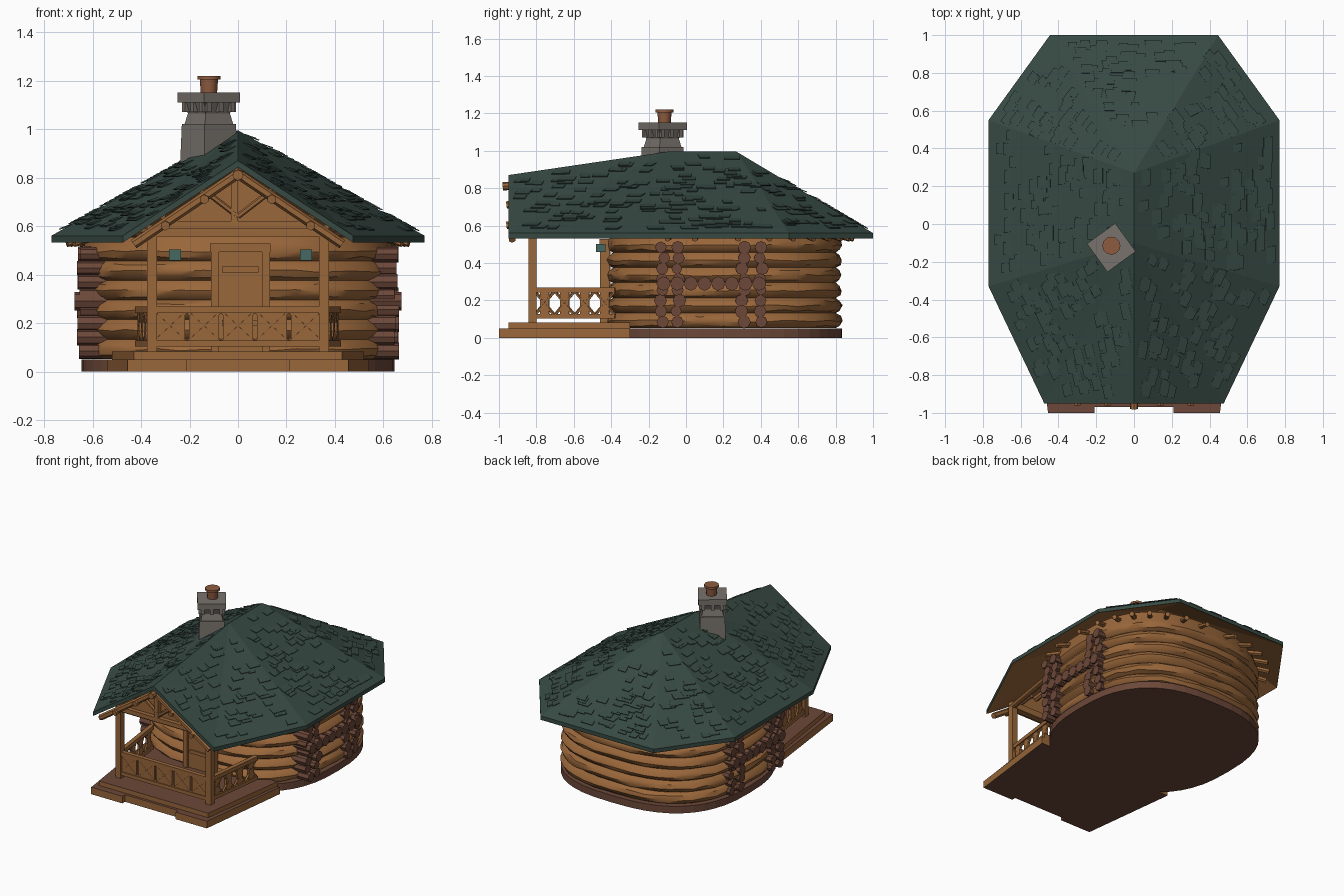
import bpy, bmesh, math, random
from math import cos, sin, pi, radians
from mathutils import Vector, Matrix

random.seed(4)
cube = bpy.data.objects.get("Cube")
if cube:
    bpy.data.objects.remove(cube, do_unlink=True)


def material(name, r, g, b):
    m = bpy.data.materials.new(name)
    m.use_nodes = True
    m.diffuse_color = (r, g, b, 1)
    m.node_tree.nodes["Principled BSDF"].inputs["Base Color"].default_value = (r, g, b, 1)
    return m


green = material("roof green", 0.038, 0.068, 0.057)
wood = material("honey wood", 0.32, 0.135, 0.043)
bark = material("dark red wood", 0.15, 0.064, 0.04)
stone = material("grey stone", 0.19, 0.17, 0.15)
copper = material("copper clay", 0.27, 0.105, 0.05)
teal = material("teal glass", 0.06, 0.14, 0.12)


def finish(bm, name, mats, rule=None, smooth=False):
    bmesh.ops.recalc_face_normals(bm, faces=bm.faces)
    if rule:
        for f in bm.faces:
            f.material_index = rule(f)
    me = bpy.data.meshes.new(name)
    bm.to_mesh(me)
    bm.free()
    for m in mats:
        me.materials.append(m)
    ob = bpy.data.objects.new(name, me)
    bpy.context.collection.objects.link(ob)
    if smooth:
        bpy.ops.object.select_all(action="DESELECT")
        ob.select_set(True)
        bpy.context.view_layer.objects.active = ob
        bpy.ops.object.shade_smooth_by_angle(angle=radians(35))
    return ob


def box(bm, c, size, rot=0):
    m = Matrix.Translation(c) @ Matrix.Rotation(rot, 4, "Z") @ Matrix.Diagonal((*size, 1))
    bmesh.ops.create_cube(bm, size=1, matrix=m)


def pole(bm, a, b, r, n=8, r2=None):
    a, b = Vector(a), Vector(b)
    d = b - a
    m = Matrix.Translation((a + b) / 2) @ d.to_track_quat("Z", "Y").to_matrix().to_4x4()
    bmesh.ops.create_cone(bm, cap_ends=True, segments=n, radius1=r, radius2=r2 or r,
                          depth=d.length, matrix=m)


def prism(bm, pts, offset):
    low = [bm.verts.new(p) for p in pts]
    high = [bm.verts.new(Vector(p) + Vector(offset)) for p in pts]
    bm.faces.new(low)
    bm.faces.new(high)
    for i in range(len(pts)):
        j = (i + 1) % len(pts)
        bm.faces.new((low[i], low[j], high[j], high[i]))


# Rounded floor plan shared by foundation and walls
def plan(t, off=0.0):
    c, s = cos(t), sin(t)
    x = math.copysign(abs(c) ** (2 / 2.6), c)
    y = math.copysign(abs(s) ** (2 / 2.6), s)
    return x * (0.61 + off), 0.205 + y * (0.595 + off)


N = 44
angles = [2 * pi * i / N for i in range(N)]

# Foundation
bm = bmesh.new()
prism(bm, [(*plan(t, 0.035), 0) for t in angles], (0, 0, 0.05))
finish(bm, "foundation", [bark])

# Stacked bulging logs, slightly irregular
bm = bmesh.new()
rings = []
for log in range(6):
    for k, off in enumerate((0, 0.024, 0.034, 0.024)):
        z = 0.05 + 0.081 * (log + (0.02, 0.2, 0.5, 0.8)[k])
        wob = 0.005 if k else 0
        rings.append([bm.verts.new((*plan(t, off + random.uniform(-wob, wob)),
                                    z + random.uniform(-wob, wob))) for t in angles])
rings.append([bm.verts.new((*plan(t), 0.6)) for t in angles])
for a, b in zip(rings, rings[1:]):
    for i in range(N):
        j = (i + 1) % N
        bm.faces.new((a[i], a[j], b[j], b[i]))
bm.faces.new(rings[-1])
finish(bm, "log_walls", [wood], smooth=True)

# Projecting log ends: two stacks joined by a row on each side
bm = bmesh.new()
for side in (-1, 1):
    def log_end(y, z, out, r):
        pole(bm, (side * 0.5, y, z), (side * out, y, z), r, 8)
    for y in (-0.125, -0.045, 0.305, 0.4):
        for k in range(8):
            log_end(y + random.uniform(-0.012, 0.012), 0.085 + k * 0.057,
                    0.655 + random.uniform(-0.012, 0.01), random.uniform(0.028, 0.036))
    for k in range(8):
        log_end(-0.12 + k * 0.073, 0.29, 0.675, 0.038)
finish(bm, "log_ends", [bark])

# Two-tier porch deck with a notch at the front step
bm = bmesh.new()
half = [(0.21, -0.97), (0.21, -1.0), (0.455, -1.0), (0.54, -0.3)]
prism(bm, [(x, y, 0) for x, y in half] + [(-x, y, 0) for x, y in half[::-1]], (0, 0, 0.05))
half = [(0.43, -0.95), (0.52, -0.3)]
prism(bm, [(x, y, 0.05) for x, y in half] + [(-x, y, 0.05) for x, y in half[::-1]], (0, 0, 0.032))
finish(bm, "porch_deck", [wood, bark], lambda f: int(abs(f.normal.z) > 0.5))

# Porch posts and beams
bm = bmesh.new()
for s in (-1, 1):
    box(bm, (s * 0.355, -0.82, 0.34), (0.042, 0.042, 0.53))
    pole(bm, (s * 0.355, -0.84, 0.575), (s * 0.46, -0.2, 0.575), 0.022)
box(bm, (0, -0.82, 0.58), (0.74, 0.045, 0.045))
finish(bm, "porch_frame", [wood])


# Railings: rails with plank infill and cross braces
def railing(bm, a, b, panels, fill):
    a, b = Vector(a), Vector(b)
    d = b - a
    rot = math.atan2(d.y, d.x)
    for z, h in ((0.115, 0.025), (0.255, 0.028)):
        box(bm, (*((a + b) / 2), z), (d.length, 0.03, h), rot)
    step = d.length / panels
    for k in range(panels):
        p, q = a + d * (k / panels), a + d * ((k + 1) / panels)
        box(bm, (*((p + q) / 2), 0.185), (step * fill, 0.016, 0.13), rot)
        pole(bm, (*p, 0.12), (*q, 0.25), 0.009, 5)
        pole(bm, (*p, 0.25), (*q, 0.12), 0.009, 5)


bm = bmesh.new()
railing(bm, (-0.35, -0.82), (0.35, -0.82), 5, 0.88)
for s in (-1, 1):
    railing(bm, (s * 0.355, -0.81), (s * 0.41, -0.38), 4, 0.45)
finish(bm, "porch_railings", [wood])

# Gable panel with its truss
bm = bmesh.new()
prism(bm, [(-0.36, -0.86, 0.59), (0.36, -0.86, 0.59), (0, -0.86, 0.83)], (0, 0.02, 0))
pole(bm, (0, -0.98, 0.81), (0, -0.3, 0.84), 0.022)
box(bm, (-0.015, -0.88, 0.71), (0.028, 0.03, 0.19))
box(bm, (0, -0.88, 0.605), (0.66, 0.03, 0.03))
for s in (-1, 1):
    pole(bm, (0, -0.93, 0.815), (s * 0.43, -0.93, 0.525), 0.02, 6)
    pole(bm, (0, -0.885, 0.64), (s * 0.13, -0.885, 0.74), 0.012, 6)
    for x in (0.14, 0.3):
        pole(bm, (s * x, -0.96, 0.805 - 0.68 * x), (s * x, -0.7, 0.835 - 0.68 * x), 0.02, 6)
finish(bm, "gable_truss", [wood])

# Door with frame, and small lamps beside it
bm = bmesh.new()
box(bm, (0.01, -0.425, 0.3), (0.18, 0.04, 0.44))
for x in (-0.095, 0.115):
    box(bm, (x, -0.435, 0.3), (0.032, 0.05, 0.44))
box(bm, (0.01, -0.435, 0.51), (0.25, 0.055, 0.035))
for z in (0.2, 0.42):
    box(bm, (0.01, -0.447, z), (0.15, 0.012, 0.025))
finish(bm, "front_door", [wood])
bm = bmesh.new()
for x in (-0.26, 0.28):
    box(bm, (x, -0.455, 0.48), (0.05, 0.05, 0.045))
finish(bm, "porch_lamps", [teal])

# Rafter tails around the eaves
bm = bmesh.new()
for k in range(20):
    t = radians(-20 + k * 220 / 19)
    pole(bm, (*plan(t, -0.05), 0.575), (*plan(t, 0.1), 0.53), 0.017, 6)
finish(bm, "rafter_tails", [wood])

# Roof: front gable running into a hipped body, wood underneath
front, ridge_a, ridge_b = (0, -0.95, 0.87), (0, -0.1, 0.995), (0, 0.27, 0.995)
tris = []
for s in (-1, 1):
    corner, fore, aft, back = [(s * x, y, 0.56) for x, y in
                               ((0.475, -0.95), (0.77, -0.33), (0.77, 0.55), (0.445, 1.0))]
    tris += [(front, corner, ridge_a), (corner, fore, ridge_a), (ridge_a, fore, aft),
             (ridge_a, aft, ridge_b), (ridge_b, aft, back)]
tris.append((ridge_b, (0.445, 1.0, 0.56), (-0.445, 1.0, 0.56)))
bm = bmesh.new()
for tri in tris:
    bm.faces.new([bm.verts.new(p) for p in tri])
bmesh.ops.remove_doubles(bm, verts=bm.verts, dist=0.001)
bmesh.ops.recalc_face_normals(bm, faces=bm.faces)
geom = bmesh.ops.extrude_face_region(bm, geom=bm.faces[:], use_keep_orig=True)["geom"]
for v in geom:
    if isinstance(v, bmesh.types.BMVert):
        v.co.z -= 0.028
finish(bm, "roof", [green, wood], lambda f: int(f.normal.z < -0.2))

# Scattered raised shingles lying on the roof planes
bm = bmesh.new()
for tri in tris:
    a, b, c = [Vector(p) for p in tri]
    n = (b - a).cross(c - a)
    area = n.length / 2
    n = n.normalized() * (1 if n.z > 0 else -1)
    side = Vector((0, 0, 1)).cross(n).normalized()
    down = side.cross(n).normalized()
    down = down if down.z < 0 else -down
    for _ in range(int(area * 190)):
        u, v = random.random(), random.random()
        if u + v > 1:
            u, v = 1 - u, 1 - v
        if min(u, v, 1 - u - v) < 0.06:
            continue
        p = a + (b - a) * u + (c - a) * v
        w, h = random.uniform(0.02, 0.045), 0.025
        top, low = p - down * h, p + down * h + side * random.uniform(-0.012, 0.012)
        quad = [top - side * w, top + side * w, low + side * w + n * 0.009, low - side * w + n * 0.009]
        prism(bm, [q - n * 0.004 for q in quad], n * 0.005)
finish(bm, "roof_shingles", [green])

# Stone chimney with flared, corbelled cap
cx, cy, turn = -0.12, -0.125, radians(36)
bm = bmesh.new()
for z0, z1, h0, h1 in ((0.82, 1.02, 0.086, 0.08), (1.02, 1.065, 0.072, 0.062),
                       (1.065, 1.115, 0.062, 0.08), (1.11, 1.15, 0.0925, 0.0925)):
    m = Matrix.Translation((cx, cy, (z0 + z1) / 2)) @ Matrix.Rotation(turn + pi / 4, 4, "Z")
    bmesh.ops.create_cone(bm, cap_ends=True, segments=4, radius1=h0 * math.sqrt(2),
                          radius2=h1 * math.sqrt(2), depth=z1 - z0, matrix=m)
for k in range(4):
    r = turn + k * pi / 2
    for j in (-0.06, 0, 0.06):
        box(bm, (cx + 0.074 * cos(r) - j * sin(r), cy + 0.074 * sin(r) + j * cos(r), 1.093),
            (0.024, 0.022, 0.045), r)
finish(bm, "chimney", [stone])

# Chimney pot
bm = bmesh.new()
pole(bm, (cx, cy + 0.01, 1.14), (cx, cy + 0.01, 1.21), 0.033, 12, 0.038)
pole(bm, (cx, cy + 0.01, 1.205), (cx, cy + 0.01, 1.22), 0.048, 12)
finish(bm, "chimney_pot", [copper], smooth=True)
